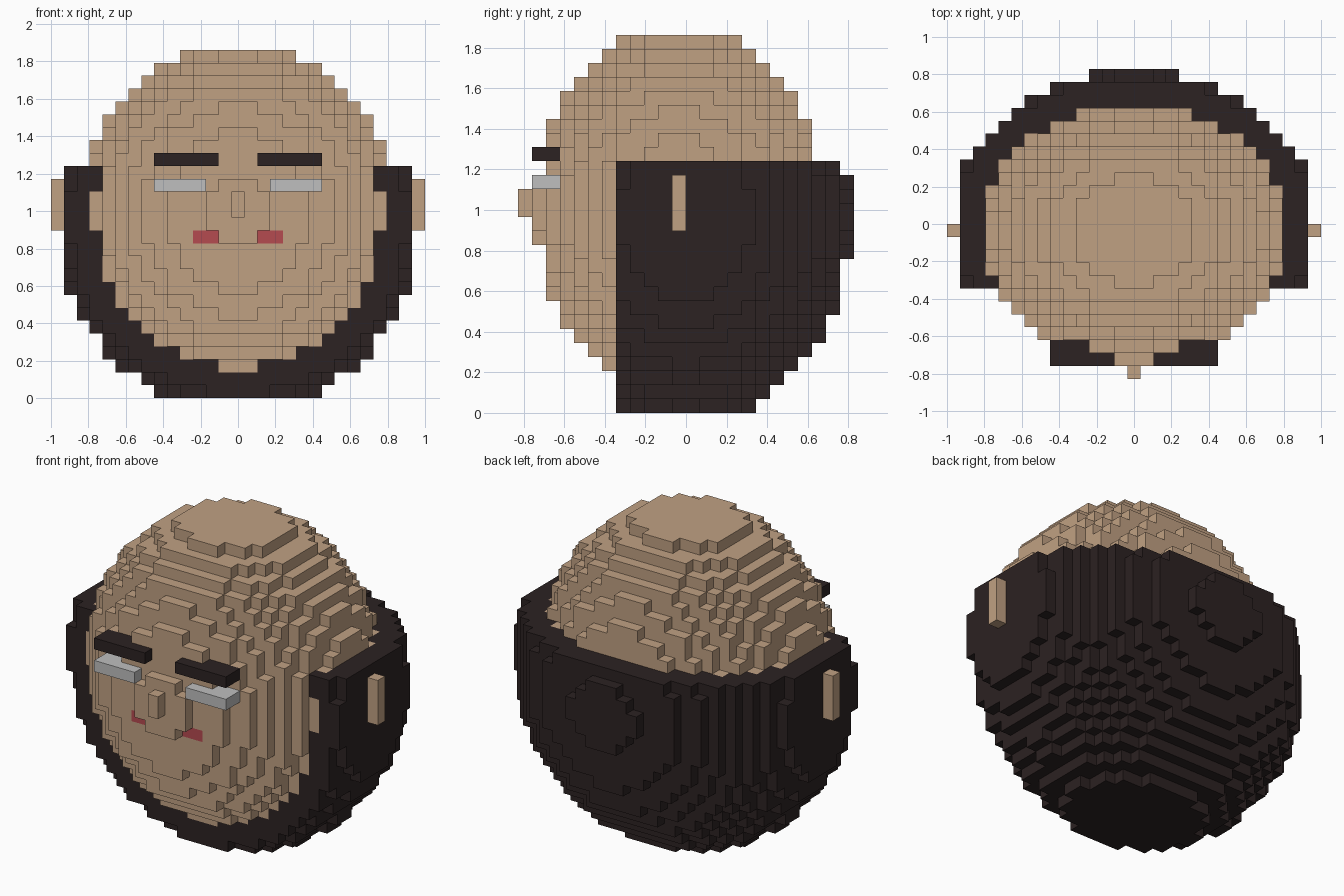
import bpy
import bmesh
from mathutils import Vector

cube = bpy.data.objects.get("Cube")
if cube:
    bpy.data.objects.remove(cube, do_unlink=True)

V = 2 / 29  # size of one block


def material(name, rgb):
    m = bpy.data.materials.new(name)
    m.use_nodes = True
    m.diffuse_color = (*rgb, 1)
    bsdf = m.node_tree.nodes["Principled BSDF"]
    bsdf.inputs["Base Color"].default_value = (*rgb, 1)
    bsdf.inputs["Roughness"].default_value = 0.9
    return m


SKIN = material("skin", (0.53, 0.355, 0.226))
HAIR = material("dark_hair", (0.025, 0.016, 0.016))
WHITE = material("eye_white", (0.52, 0.52, 0.52))
RED = material("lip_red", (0.46, 0.069, 0.08))


def block(xs, ys, zs):
    """Cells in a box of inclusive index ranges."""
    return {(i, j, k) for i in range(xs[0], xs[1] + 1)
            for j in range(ys[0], ys[1] + 1)
            for k in range(zs[0], zs[1] + 1)}


def mirrored(cells):
    return {(-i, j, k) for i, j, k in cells}


def ellipsoid(bounds, centre, coeff):
    """Cells of the bounding block that fall inside an ellipsoid."""
    return {c for c in block(*bounds)
            if sum(q * (p - o) ** 2 for p, o, q in zip(c, centre, coeff)) < 1}


# Rounded head, and a hair and beard shell open at the front and top
head = ellipsoid(((-11, 11), (-10, 10), (2, 26)), (0, 0, 14),
                 (1 / 144, 0.0096, 0.00574))
hair = ellipsoid(((-13, 13), (-4, 12), (0, 17)), (0, 0.5, 13.5),
                 (0.00492, 0.0072, 0.0045)) - head

# Face details on the left side, mirrored to the right
brow = block((2, 6), (-10, -9), (18, 18))
eye = block((3, 6), (-10, -9), (16, 16))
lip = block((2, 3), (-9, -9), (12, 12))
ear = block((14, 14), (0, 0), (13, 16))
nose = block((0, 0), (-11, -11), (14, 15))

parts = [("nose", nose, SKIN), ("hair_and_beard", hair, HAIR)]
for name, cells, mat in (("eyebrow", brow, HAIR), ("eye", eye, WHITE),
                         ("lip", lip, RED), ("ear", ear, SKIN)):
    parts.append(("left_" + name, cells, mat))
    parts.append(("right_" + name, mirrored(cells), mat))
for _, cells, _ in parts:
    head = head - cells
parts.append(("head", head, SKIN))

solid = set().union(*(cells for _, cells, _ in parts))


def build(name, cells, mat):
    """Mesh the outer faces of a set of cells."""
    bm = bmesh.new()
    verts = {}

    def corner(p):
        if p not in verts:
            verts[p] = bm.verts.new(((p[0] - 0.5) * V, (p[1] - 1) * V, p[2] * V))
        return verts[p]

    for c in sorted(cells):
        for axis in range(3):
            u, w = (axis + 1) % 3, (axis + 2) % 3
            for side in (0, 1):
                near = list(c)
                near[axis] += 1 if side else -1
                if tuple(near) in solid:
                    continue
                quad = []
                for du, dw in ((0, 0), (1, 0), (1, 1), (0, 1)):
                    p = list(c)
                    p[axis] += side
                    p[u] += du
                    p[w] += dw
                    quad.append(corner(tuple(p)))
                bm.faces.new(quad if side else quad[::-1])
    me = bpy.data.meshes.new(name)
    bm.to_mesh(me)
    bm.free()
    me.materials.append(mat)
    ob = bpy.data.objects.new(name, me)
    bpy.context.collection.objects.link(ob)


for part in parts:
    build(*part)
